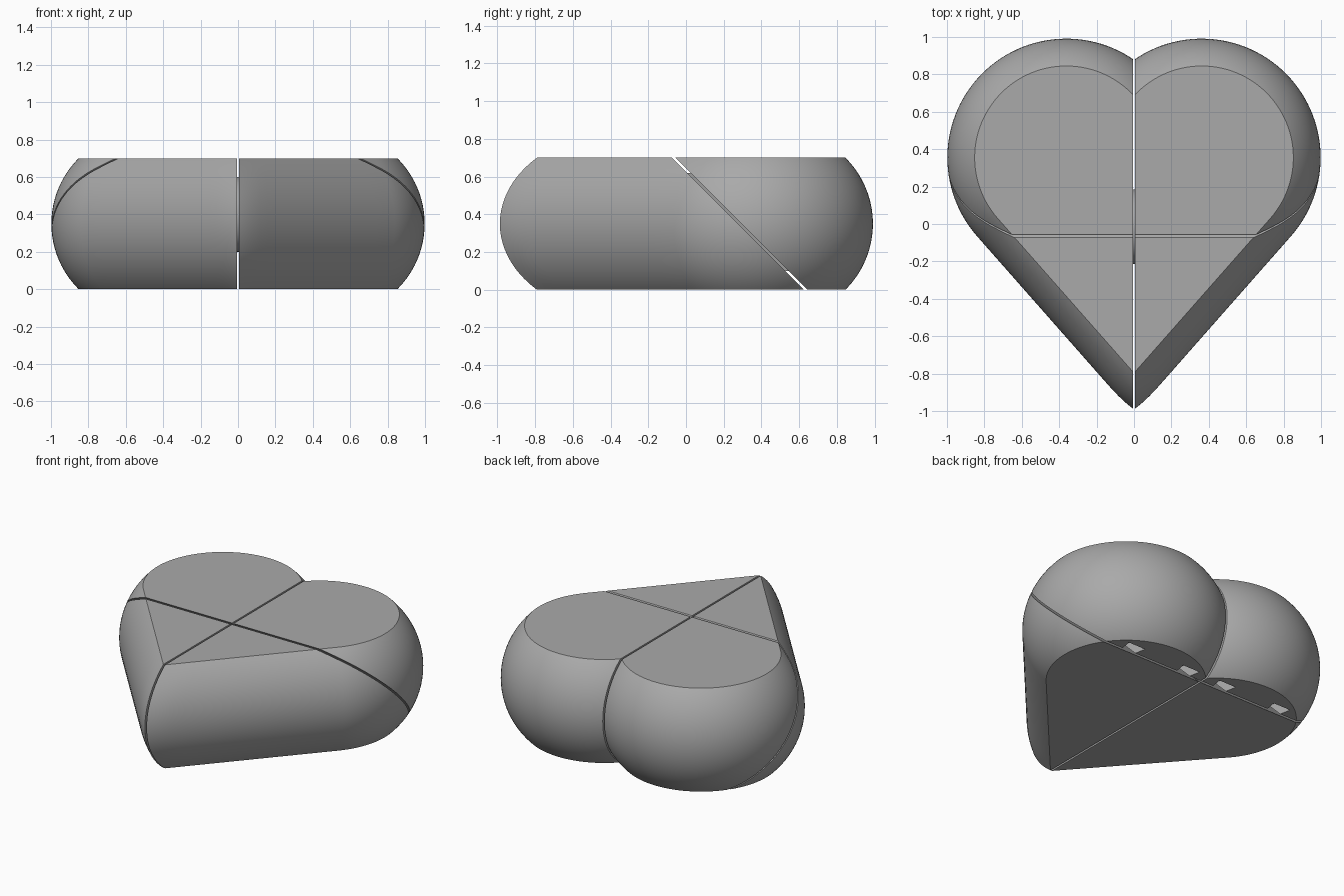
import bpy, bmesh
from math import sin, cos, pi, sqrt, radians, atan2
from mathutils import Vector

if "Cube" in bpy.data.objects:
    bpy.data.objects.remove(bpy.data.objects["Cube"])

H = 0.7                                  # thickness
CX, CY = 0.362, 0.355                    # lobe centre
R_TOP, R_MID = 0.49, 0.636               # lobe radius on the flat faces and at mid height
BULGE = R_MID - R_TOP
R_EDGE = ((H / 2) ** 2 + BULGE ** 2) / (2 * BULGE)
SLOPE = radians(41.4)                    # side line, measured from the y axis
SEAM = 0.635                             # oblique seam lies on y + z = SEAM
GAP = 0.006                              # half of the slit between the parts
LEVELS, LINE_STEPS, ARC_STEPS = 33, 16, 56

mat = bpy.data.materials.new("plain grey")
mat.use_nodes = True
GREY = (0.4, 0.4, 0.4, 1)
mat.diffuse_color = GREY
mat.node_tree.nodes["Principled BSDF"].inputs["Base Color"].default_value = GREY


def finish(bm, name, side=1):
    """Turn a bmesh into an object, mirrored to the right when side is -1."""
    for v in bm.verts:
        v.co.x *= side
    bmesh.ops.recalc_face_normals(bm, faces=bm.faces)
    mesh = bpy.data.meshes.new(name)
    bm.to_mesh(mesh)
    bm.free()
    mesh.materials.append(mat)
    ob = bpy.data.objects.new(name, mesh)
    bpy.context.collection.objects.link(ob)
    return ob


def smooth(ob):
    bpy.ops.object.select_all(action='DESELECT')
    ob.select_set(True)
    bpy.context.view_layer.objects.active = ob
    bpy.ops.object.shade_smooth_by_angle(angle=radians(30))


def outline(z):
    """Half heart from the tip, up the side line and round the lobe to the cleft."""
    out = sqrt(R_EDGE ** 2 - (z - H / 2) ** 2) - (R_EDGE - BULGE)
    r = R_TOP + out
    tx, ty = CX + r * cos(SLOPE), CY - r * sin(SLOPE)
    tip = ty - tx * cos(SLOPE) / sin(SLOPE)
    pts = []
    for i in range(LINE_STEPS):
        u = (i / LINE_STEPS) ** 2
        x, y = tx * u, tip + (ty - tip) * u
        y += 0.026 * out / BULGE * max(0, 1 - x / 0.13) ** 2   # softened tip
        pts.append((x, y, z))
    end = atan2(sqrt(r * r - CX * CX), -CX)
    for i in range(ARC_STEPS + 1):
        a = -SLOPE + (end + SLOPE) * i / ARC_STEPS
        pts.append((CX + r * cos(a), CY + r * sin(a), z))
    return pts


def half_heart():
    bm = bmesh.new()
    rings = [[bm.verts.new(p) for p in outline(H / 2 - H / 2 * cos(pi * k / (LEVELS - 1)))]
             for k in range(LEVELS)]
    for low, high in zip(rings, rings[1:]):
        n = len(low)
        for i in range(n):
            j = (i + 1) % n
            bm.faces.new((low[i], low[j], high[j], high[i]))
    bm.faces.new(rings[0][::-1])
    bm.faces.new(rings[-1])
    return bm


def slice_off(bm, point, normal):
    """Remove what lies beyond the plane and cap the cut."""
    geom = bm.verts[:] + bm.edges[:] + bm.faces[:]
    cut = bmesh.ops.bisect_plane(bm, geom=geom, plane_co=point, plane_no=normal,
                                 clear_outer=True, dist=1e-6)
    edges = [e for e in cut["geom_cut"] if isinstance(e, bmesh.types.BMEdge) and e.is_boundary]
    bmesh.ops.contextual_create(bm, geom=edges)


def dovetail(x, z0, z1, grow):
    """Flared bar running along the oblique seam."""
    bm = bmesh.new()
    near, far, depth = 0.035 + grow, 0.055 + grow, 0.075 + grow
    profile = ((-near, -0.02), (near, -0.02), (far, depth), (-far, depth))
    ends = [[bm.verts.new((x + px, SEAM - z + py, z)) for px, py in profile] for z in (z0, z1)]
    for i in range(4):
        j = (i + 1) % 4
        bm.faces.new((ends[0][i], ends[0][j], ends[1][j], ends[1][i]))
    bm.faces.new(ends[0][::-1])
    bm.faces.new(ends[1])
    return bm


KEYS = {"inner": 0.145, "outer": 0.58}
for side, label in ((1, "left"), (-1, "right")):
    across = Vector((0, 1, 1)).normalized()
    seam = Vector((0, SEAM / 2, SEAM / 2))
    for part, way in (("front", 1), ("back", -1)):
        bm = half_heart()
        slice_off(bm, (GAP, 0, 0), (-1, 0, 0))
        slice_off(bm, seam - across * GAP * way, across * way)
        body = finish(bm, f"{label}_{part}_body", side)
        if part == "back":
            # slots that receive the keys, open on the underside
            for key, x in KEYS.items():
                cutter = finish(dovetail(x, -0.05, 0.63, 0.01), f"{label}_{key}_slot_cutter", side)
                cutter.hide_render = True
                mod = body.modifiers.new("slot", 'BOOLEAN')
                mod.operation, mod.solver, mod.object = 'DIFFERENCE', 'EXACT', cutter
                bpy.context.view_layer.objects.active = body
                bpy.ops.object.modifier_apply(modifier=mod.name)
                bpy.data.objects.remove(cutter)
        smooth(body)
    # sliding keys fixed to the front body
    for key, x in KEYS.items():
        finish(dovetail(x, 0.1, 0.62, 0), f"{label}_{key}_key", side)

# round pin joining the two halves across the middle slit
bpy.ops.mesh.primitive_cylinder_add(vertices=48, radius=0.2, depth=0.03,
                                    location=(0, -0.015, 0.4), rotation=(0, pi / 2, 0))
pin = bpy.context.object
pin.name = "middle_pin"
pin.data.materials.append(mat)
smooth(pin)
